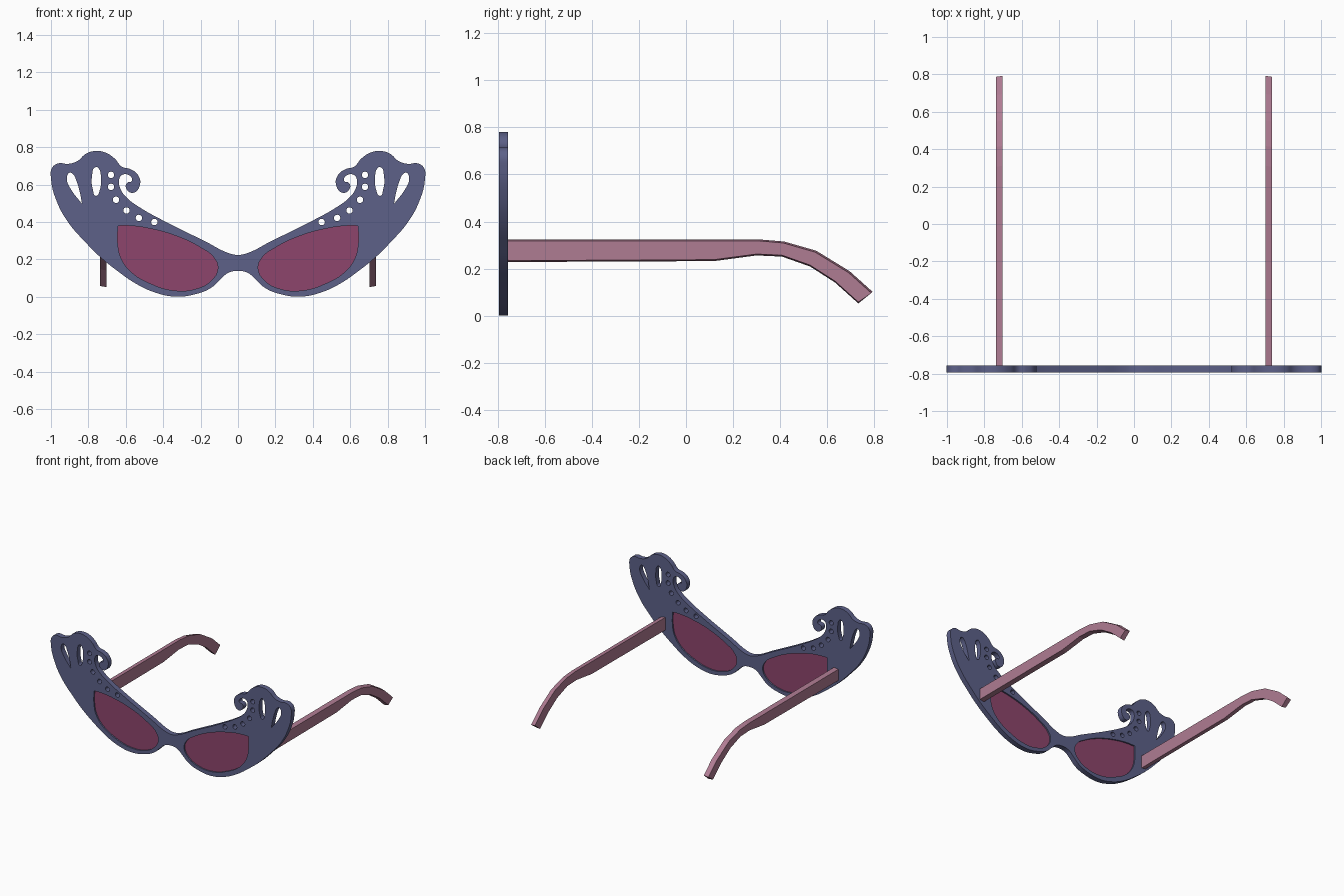
import bpy, bmesh, math

if "Cube" in bpy.data.objects:
    bpy.data.objects.remove(bpy.data.objects["Cube"])

def material(name, color):
    m = bpy.data.materials.new(name)
    m.diffuse_color = (*color, 1)
    m.use_nodes = True
    m.node_tree.nodes["Principled BSDF"].inputs["Base Color"].default_value = m.diffuse_color
    return m

NAVY = material("navy", (0.11, 0.12, 0.25))
PLUM = material("plum", (0.27, 0.06, 0.15))
PINK = material("pink", (0.43, 0.20, 0.29))
FRONT_Y, HALF_THICK = -0.7755, 0.0195

def mirrored(pts):
    return [(-x, z) for x, z in reversed(pts)]

def plate(name, loops, half, mat):
    """Filled plate in the XZ plane; each loop is (points, corner indices)."""
    cu = bpy.data.curves.new(name, 'CURVE')
    cu.dimensions, cu.fill_mode = '2D', 'BOTH'
    cu.extrude, cu.resolution_u = half, 6
    for pts, corners in loops:
        sp = cu.splines.new('BEZIER')
        sp.bezier_points.add(len(pts) - 1)
        sp.use_cyclic_u = True
        for i, (bp, (x, z)) in enumerate(zip(sp.bezier_points, pts)):
            bp.co = (x, z, 0)
            bp.handle_left_type = bp.handle_right_type = 'VECTOR' if i in corners else 'AUTO'
    ob = bpy.data.objects.new(name, cu)
    bpy.context.collection.objects.link(ob)
    ob.location.y = FRONT_Y
    ob.rotation_euler.x = math.pi / 2
    bpy.ops.object.select_all(action='DESELECT')
    ob.select_set(True)
    bpy.context.view_layer.objects.active = ob
    bpy.ops.object.convert(target='MESH')
    ob = bpy.context.object
    bm = bmesh.new()
    bm.from_mesh(ob.data)
    bmesh.ops.remove_doubles(bm, verts=bm.verts, dist=1e-5)
    bmesh.ops.recalc_face_normals(bm, faces=bm.faces)
    bm.to_mesh(ob.data)
    bm.free()
    ob.data.materials.clear()
    ob.data.materials.append(mat)
    bpy.ops.object.shade_smooth_by_angle(angle=math.radians(35))
    return ob

# Right half of the outline: brow, curl, scalloped wing tip, lower rim
half_outline = [
    (.053, .235), (.17, .294), (.396, .406), (.525, .478), (.588, .524), (.626, .572),
    (.636, .626), (.62, .652), (.578, .647), (.567, .62), (.592, .61), (.599, .583),
    (.561, .556), (.524, .6), (.535, .652), (.578, .684), (.62, .695), (.66, .74),
    (.71, .772), (.76, .78), (.813, .765), (.86, .725), (.91, .711), (.96, .714),
    (.994, .69), (.999, .625), (.973, .52), (.909, .4), (.813, .289), (.738, .214),
    (.652, .144), (.545, .07), (.44, .022), (.33, .001), (.225, .015), (.144, .048),
    (.091, .096), (.053, .128)]
outline = [(0, .224)] + half_outline + [(0, .139)] + mirrored(half_outline)

# Openings
lens = [(.642, .38), (.642, .278), (.626, .209), (.572, .134), (.465, .07), (.342, .034),
        (.225, .043), (.144, .086), (.108, .15), (.128, .209), (.198, .262), (.332, .326),
        (.492, .369), (.58, .38)]
inner_drop = [(.759, .695), (.781, .64), (.776, .575), (.759, .54), (.738, .575),
              (.733, .64), (.743, .684)]
outer_drop = [(.9, .664), (.915, .631), (.898, .583), (.834, .497), (.845, .556),
              (.866, .626), (.882, .656)]
dots = [(.679, .652), (.679, .588), (.652, .519), (.596, .462), (.53, .422), (.447, .4)]
openings = [(lens, {0}), (inner_drop, ()), (outer_drop, {3})]
for cx, cz in dots:
    openings.append(([(cx + .017 * math.cos(a * math.pi / 4), cz + .017 * math.sin(a * math.pi / 4))
                      for a in range(8)], ()))

# Front frame
loops = [(outline, ())]
for pts, corners in openings:
    loops.append((pts, corners))
    loops.append((mirrored(pts), {len(pts) - 1 - c for c in corners}))
plate("front_frame", loops, HALF_THICK, NAVY)

# Lenses
plate("right_lens", [(lens, {0})], .009, PLUM)
plate("left_lens", [(mirrored(lens), {len(lens) - 1})], .009, PLUM)

# Temple arms: paired top and bottom edge points in (y, z)
top = [(-.757, .318), (.119, .318), (.306, .318), (.412, .309), (.548, .27), (.69, .183), (.787, .096)]
bottom = [(-.757, .234), (.119, .238), (.3, .262), (.408, .257), (.527, .215), (.633, .147), (.732, .058)]

def temple(name, side):
    bm = bmesh.new()
    rings = []
    for (ty, tz), (by, bz) in zip(top, bottom):
        d = .005 if ty > -.7 else 0
        rings.append([bm.verts.new(c) for c in (
            (side * .738, ty, tz), (side * .738, by, bz),
            (side * .702, by, bz - .006), (side * .702, ty + d, tz + .006))])
    for a, b in zip(rings, rings[1:]):
        for i in range(4):
            j = (i + 1) % 4
            bm.faces.new((a[i], a[j], b[j], b[i]))
    bm.faces.new(rings[0])
    bm.faces.new(rings[-1])
    bmesh.ops.recalc_face_normals(bm, faces=bm.faces)
    me = bpy.data.meshes.new(name)
    bm.to_mesh(me)
    bm.free()
    me.materials.append(PINK)
    bpy.context.collection.objects.link(bpy.data.objects.new(name, me))

temple("right_temple_arm", 1)
temple("left_temple_arm", -1)
